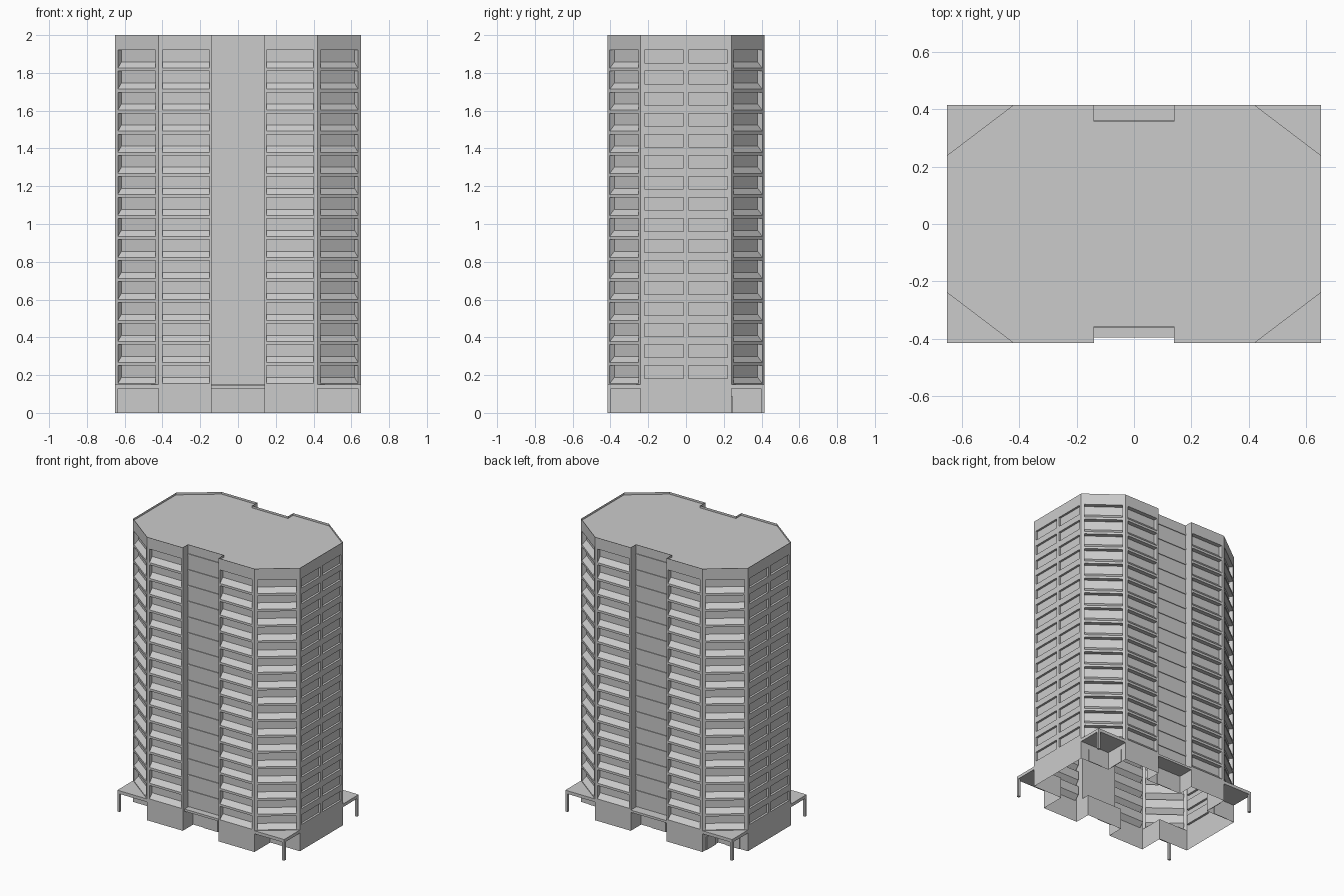
import bpy, bmesh
from mathutils import Vector

cube = bpy.data.objects.get("Cube")
if cube:
    bpy.data.objects.remove(cube)

grey = bpy.data.materials.new("concrete grey")
grey.use_nodes = True
colour = (0.6, 0.6, 0.6, 1)
grey.diffuse_color = colour
grey.node_tree.nodes["Principled BSDF"].inputs["Base Color"].default_value = colour

# Overall measures
HX, HY = 0.652, 0.416       # half width and half depth
CX, CY = 0.42, 0.24         # where the corners are cut
NX, NY, DOOR_Y = 0.14, 0.358, 0.30
BASE, TOP = 0.15, 2.0
FLOORS, PITCH, HEAD = 16, 0.1113, 1.92


def finish(name, bm):
    bmesh.ops.remove_doubles(bm, verts=bm.verts, dist=0.0001)
    mesh = bpy.data.meshes.new(name)
    bm.to_mesh(mesh)
    bm.free()
    mesh.materials.append(grey)
    obj = bpy.data.objects.new(name, mesh)
    bpy.context.collection.objects.link(obj)


def face(bm, *points):
    return bm.faces.new([bm.verts.new(p) for p in points])


def box(name, x0, x1, y0, y1, z0, z1):
    bm = bmesh.new()
    bmesh.ops.create_cube(bm, size=1)
    for v in bm.verts:
        v.co = (x1 if v.co.x > 0 else x0, y1 if v.co.y > 0 else y0, z1 if v.co.z > 0 else z0)
    finish(name, bm)


def full_loop(half):
    return half + [(-x, -y) for x, y in half]


def facade(bm, a, b, columns, height, depth, slope):
    """Wall from a to b with a grid of recessed bays, each with a sloping sill."""
    a, b = Vector((*a, 0)), Vector((*b, 0))
    along = (b - a).normalized()
    inward = Vector((-along.y, along.x, 0)) * depth
    us, zs = [0], [BASE]
    for c in columns:
        us += c
    us.append(1)
    if columns:
        for i in range(FLOORS):
            head = HEAD - PITCH * (FLOORS - 1 - i)
            zs += [head - height, head]
    zs.append(TOP)
    for i in range(len(us) - 1):
        for j in range(len(zs) - 1):
            p, q = a.lerp(b, us[i]), a.lerp(b, us[i + 1])
            lo, hi = Vector((0, 0, zs[j])), Vector((0, 0, zs[j + 1]))
            outer = [p + lo, q + lo, q + hi, p + hi]
            if i % 2 and j % 2:
                sill = inward + Vector((0, 0, slope))
                inner = [outer[0] + sill, outer[1] + sill, outer[2] + inward, outer[3] + inward]
                face(bm, *inner)
                for k in range(4):
                    n = (k + 1) % 4
                    face(bm, outer[k], outer[n], inner[n], inner[k])
            else:
                face(bm, *outer)


# Tower walls: balcony bays on the fronts and cut corners, windows on the sides
balcony = (0.095, 0.03, 0.032)
corner = ([(0.07, 0.93)], *balcony)
bay_a = ([(0.07, 0.96)], *balcony)
bay_b = ([(0.04, 0.93)], *balcony)
side = ([(0.04, 0.475), (0.525, 0.96)], 0.068, 0.015, 0)
plain = ([], 0, 0, 0)
styles = [corner, bay_a, plain, plain, plain, bay_b, corner, side] * 2
tower = full_loop([(-HX, -CY), (-CX, -HY), (-NX, -HY), (-NX, -NY),
                   (NX, -NY), (NX, -HY), (CX, -HY), (HX, -CY)])
bm = bmesh.new()
for i, style in enumerate(styles):
    facade(bm, tower[i], tower[(i + 1) % len(tower)], *style)
finish("tower_walls", bm)

# Roof with a thin low parapet
bm = bmesh.new()
roof = face(bm, *[(x, y, TOP) for x, y in tower])
bmesh.ops.inset_region(bm, faces=[roof], thickness=0.008, use_even_offset=True)
bmesh.ops.inset_region(bm, faces=[roof], thickness=0.0005, use_even_offset=True)
for v in roof.verts:
    v.co.z = TOP - 0.015
finish("roof", bm)

# Ground floor walls, stepped in at the corners and entrances
ground = full_loop([(-HX, -CY), (-CX, -CY), (-CX, -HY), (-NX, -HY), (-NX, -DOOR_Y),
                    (NX, -DOOR_Y), (NX, -HY), (CX, -HY), (CX, -CY), (HX, -CY)])
bm = bmesh.new()
for i, (x0, y0) in enumerate(ground):
    x1, y1 = ground[(i + 1) % len(ground)]
    face(bm, (x0, y0, 0), (x1, y1, 0), (x1, y1, BASE), (x0, y0, BASE))
finish("ground_floor_walls", bm)


def mirrored_box(name, sx, sy, x0, x1, y0, y1, z0, z1):
    xs, ys = sorted((sx * x0, sx * x1)), sorted((sy * y0, sy * y1))
    box(name, *xs, *ys, z0, z1)


for sy, end in ((-1, "front"), (1, "back")):
    # Corner canopies on posts
    for sx, hand in ((-1, "right"), (1, "left")):
        tag = f"{end}_{hand}"
        mirrored_box(f"canopy_{tag}", sx, sy, CX, HX, CY, HY, 0.128, BASE)
        mirrored_box(f"post_{tag}", sx, sy, HX - 0.018, HX, HY - 0.018, HY, 0, 0.13)
        if sy > 0:
            mirrored_box(f"corner_door_{tag}", sx, sy, CX, CX + 0.005, 0.27, 0.375, 0, 0.09)
            mirrored_box(f"lobby_door_{tag}", sx, sy, 0.48, 0.59, CY, CY + 0.005, 0, 0.09)
    # Entrance canopy and door
    reach = HY if sy > 0 else 0.396
    mirrored_box(f"entrance_canopy_{end}", 1, sy, -NX, NX, DOOR_Y, reach, 0.13, 0.146)
    mirrored_box(f"entrance_door_{end}", 1, sy, -0.055, 0.055, DOOR_Y, DOOR_Y + 0.005, 0, 0.09)
    # Thin floor ledges in the central recess
    for i in range(1, FLOORS + 1):
        z = BASE + PITCH * i
        mirrored_box(f"floor_ledge_{end}_{i}", 1, sy, -NX, NX, NY, NY + 0.005, z - 0.006, z + 0.006)
